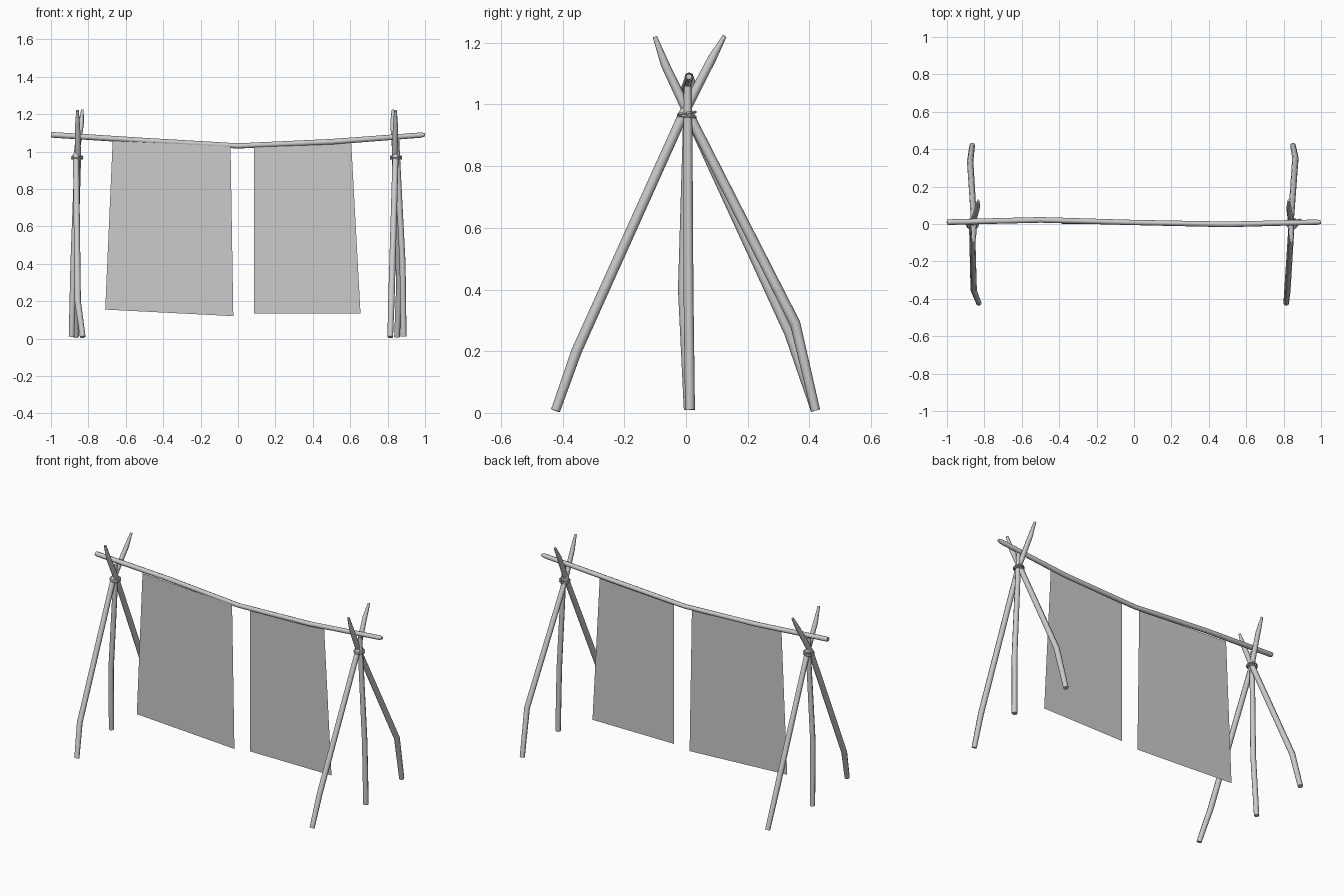
import bpy, bmesh, math
from mathutils import Vector, Matrix

if "Cube" in bpy.data.objects:
    bpy.data.objects.remove(bpy.data.objects["Cube"])

SIDES = 8


def finish(name, bm, smooth=True):
    bmesh.ops.recalc_face_normals(bm, faces=bm.faces)
    me = bpy.data.meshes.new(name)
    bm.to_mesh(me)
    bm.free()
    ob = bpy.data.objects.new(name, me)
    bpy.context.collection.objects.link(ob)
    if smooth:
        bpy.ops.object.select_all(action='DESELECT')
        ob.select_set(True)
        bpy.context.view_layer.objects.active = ob
        bpy.ops.object.shade_smooth_by_angle(angle=math.radians(50))
    return ob


def pole(name, pts, radii):
    """Rough wooden pole: rings lofted along a bent path, capped at both ends."""
    pts = [Vector(p) for p in pts]
    bm = bmesh.new()
    rings = []
    for i, (p, r) in enumerate(zip(pts, radii)):
        t = (pts[min(i + 1, len(pts) - 1)] - pts[max(i - 1, 0)]).normalized()
        ref = Vector((0, 0, 1)) if abs(t.x) > 0.7 else Vector((1, 0, 0))
        u = t.cross(ref).normalized()
        v = t.cross(u)
        rings.append([bm.verts.new(p + r * (math.cos(a) * u + math.sin(a) * v))
                      for a in (2 * math.pi * k / SIDES for k in range(SIDES))])
    for a, b in zip(rings, rings[1:]):
        for k in range(SIDES):
            j = (k + 1) % SIDES
            bm.faces.new((a[k], a[j], b[j], b[k]))
    bm.faces.new(rings[0])
    bm.faces.new(rings[-1])
    return finish(name, bm)


def rope_ring(name, center, tilt, major, minor=0.005):
    """One turn of the lashing around the crossing legs."""
    bm = bmesh.new()
    n, m = 14, 6
    rot = Matrix.Translation(center) @ Matrix.Rotation(tilt, 4, 'X')
    g = []
    for i in range(n):
        a = 2 * math.pi * i / n
        g.append([])
        for j in range(m):
            b = 2 * math.pi * j / m
            r = major + minor * math.cos(b)
            g[-1].append(bm.verts.new(rot @ Vector((r * math.cos(a), r * math.sin(a), minor * math.sin(b)))))
    for i in range(n):
        for j in range(m):
            i2, j2 = (i + 1) % n, (j + 1) % m
            bm.faces.new((g[i][j], g[i2][j], g[i2][j2], g[i][j2]))
    return finish(name, bm)


def cloth(name, corners):
    """Flat hanging sheet, top edge tucked into the beam."""
    bm = bmesh.new()
    bm.faces.new([bm.verts.new(c) for c in corners])
    return finish(name, bm, smooth=False)


# Sagging cross beam with blunt ends
pole("cross_beam",
     [(-1, .01, 1.09), (-.99, .01, 1.089), (-.5, .022, 1.058), (0, .008, 1.03),
      (.5, -.002, 1.052), (.98, .01, 1.088), (1, .01, 1.09)],
     [.013, .015, .015, .014, .015, .014, .009])

LEG_R = [.015, .017, .016, .014, .007]

# Left tripod
pole("left_front_leg",
     [(-.83, -.423, .008), (-.857, -.355, .2), (-.866, -.008, .97), (-.838, .085, 1.15), (-.832, .125, 1.222)], LEG_R)
pole("left_back_leg",
     [(-.865, .42, .008), (-.876, .335, .26), (-.855, .008, .97), (-.858, -.068, 1.13), (-.858, -.101, 1.22)], LEG_R)
pole("left_post",
     [(-.89, .008, .01), (-.88, -.01, .4), (-.862, .004, .9), (-.86, .005, 1.06)], [.015, .016, .015, .012])

# Right tripod
pole("right_front_leg",
     [(.814, -.423, .008), (.82, -.355, .2), (.842, -.008, .97), (.828, .085, 1.15), (.828, .125, 1.222)], LEG_R)
pole("right_back_leg",
     [(.85, .42, .008), (.863, .354, .29), (.838, .008, .97), (.842, -.068, 1.13), (.842, -.101, 1.22)], LEG_R)
pole("right_post",
     [(.885, .013, .01), (.88, .008, .4), (.855, .006, .9), (.85, .005, 1.06)], [.016, .016, .015, .012])

# Rope lashings
for side, x in (("left", -.86), ("right", .845)):
    rope_ring(side + "_rope_upper", (x, .003, .972), .12, .028)
    rope_ring(side + "_rope_lower", (x, .003, .962), -.08, .028)

# Hanging cloths
cloth("left_cloth", [(-.67, .004, 1.057), (-.04, -.002, 1.028), (-.025, 0, .12), (-.71, .004, .155)])
cloth("right_cloth", [(.085, -.004, 1.03), (.605, -.004, 1.053), (.655, -.002, .135), (.085, -.002, .135)])
